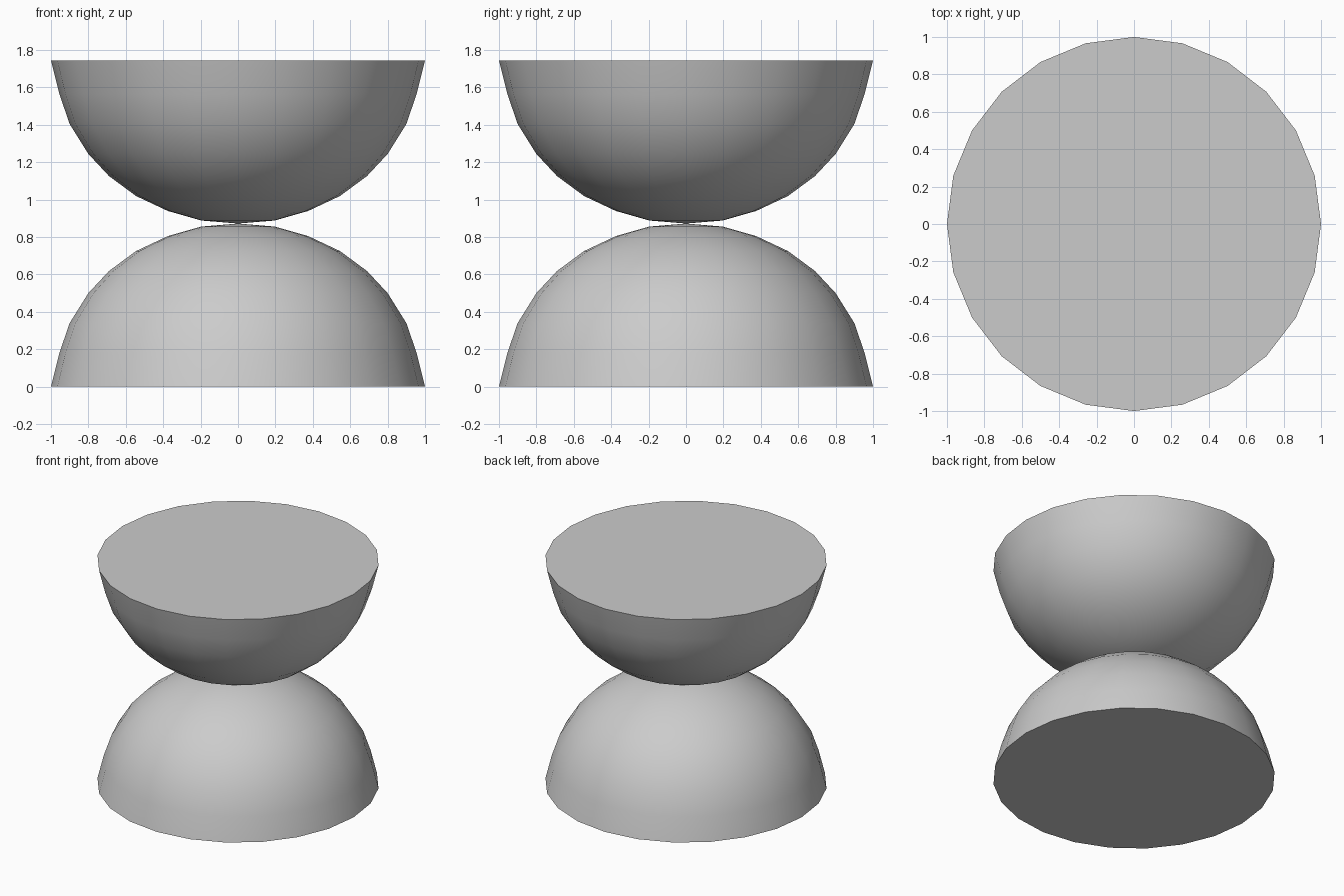
import bpy, bmesh, math

if "Cube" in bpy.data.objects:
    bpy.data.objects.remove(bpy.data.objects["Cube"])

SIDES = 24
MID = 0.872  # height where both domes touch
# dome outline: radius, height, from the wide rim to the pole
PROFILE = [(1.0, 0.0), (0.955, 0.18), (0.9, 0.34), (0.8, 0.5), (0.69, 0.618),
           (0.545, 0.725), (0.375, 0.805), (0.195, 0.856)]

grey = bpy.data.materials.new("light grey")
grey.diffuse_color = (0.6, 0.6, 0.6, 1)
grey.use_nodes = True
grey.node_tree.nodes["Principled BSDF"].inputs["Base Color"].default_value = grey.diffuse_color


def dome(name, flip):
    bm = bmesh.new()
    rings = []
    for r, z in PROFILE:
        h = 2 * MID - z if flip else z
        rings.append([bm.verts.new((r * math.cos(a), r * math.sin(a), h))
                      for a in (2 * math.pi * i / SIDES for i in range(SIDES))])
    pole = bm.verts.new((0, 0, MID))
    # curved wall, pole fan and flat cap
    for i in range(SIDES):
        j = (i + 1) % SIDES
        for a, b in zip(rings, rings[1:]):
            bm.faces.new((a[i], a[j], b[j], b[i]))
        bm.faces.new((rings[-1][i], rings[-1][j], pole))
    cap = bm.faces.new(rings[0])
    bmesh.ops.recalc_face_normals(bm, faces=bm.faces)
    for f in bm.faces:
        f.smooth = f is not cap
    for e in cap.edges:
        e.smooth = False
    me = bpy.data.meshes.new(name)
    bm.to_mesh(me)
    bm.free()
    me.materials.append(grey)
    ob = bpy.data.objects.new(name, me)
    bpy.context.collection.objects.link(ob)


dome("lower_dome", False)
dome("upper_bowl", True)
